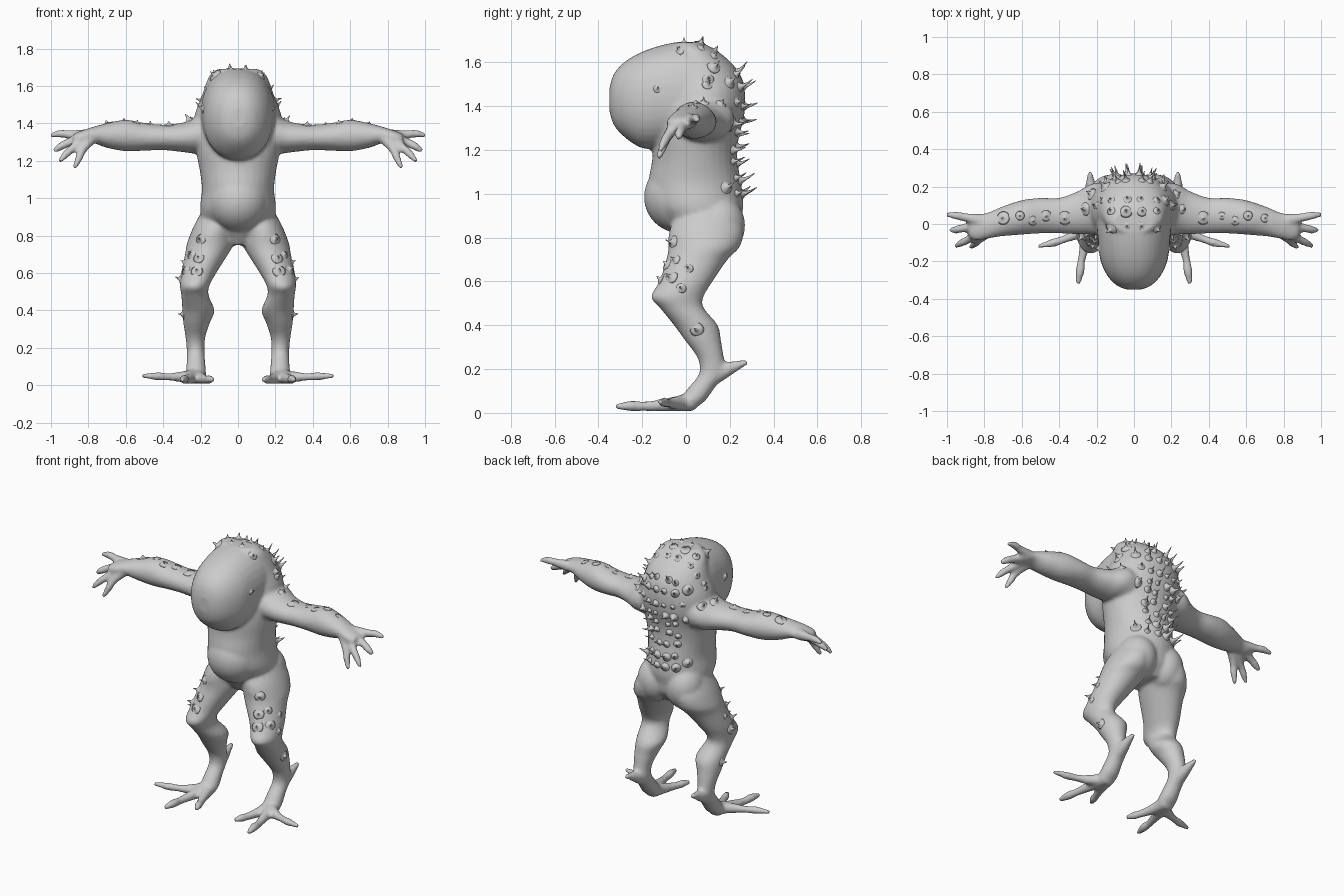
import bpy, bmesh, math, random
from mathutils import Vector, Matrix
from mathutils.bvhtree import BVHTree

random.seed(4)
cube = bpy.data.objects.get("Cube")
if cube:
    bpy.data.objects.remove(cube, do_unlink=True)

skin_mat = bpy.data.materials.new("plain_grey")
skin_mat.use_nodes = True
GREY = (0.6, 0.6, 0.6, 1)
skin_mat.diffuse_color = GREY
skin_mat.node_tree.nodes["Principled BSDF"].inputs["Base Color"].default_value = GREY

SIDES = 32


def ease(rows, steps=4):
    """Smooth curve through profile rows (Catmull-Rom)."""
    out = []
    for i in range(len(rows) - 1):
        p = [rows[max(0, min(len(rows) - 1, i + k))] for k in (-1, 0, 1, 2)]
        for s in range(steps):
            t = s / steps
            out.append([b + .5 * t * (c - a + t * (2 * a - 5 * b + 4 * c - d + t * (3 * (b - c) + d - a)))
                        for a, b, c, d in zip(*p)])
    return out + [list(rows[-1])]


def bridge(bm, rings):
    """Close a list of point rings into a solid."""
    loops = [[bm.verts.new(p) for p in ring] for ring in rings]
    n = len(loops[0])
    for a, b in zip(loops, loops[1:]):
        for i in range(n):
            j = (i + 1) % n
            bm.faces.new((a[i], a[j], b[j], b[i]))
    bm.faces.new(loops[0][::-1])
    bm.faces.new(loops[-1])


def loft(bm, axis, rows, side=1, power=2.0):
    """Ellipse sections across an axis; row = position, centre, radius, centre, radius."""
    rings = []
    for pos, ca, ra, cb, rb in ease(rows):
        ring = []
        for i in range(SIDES):
            t = 2 * math.pi * i / SIDES
            c, s = math.cos(t), math.sin(t)
            a = ca + ra * math.copysign(abs(c) ** (2 / power), c)
            b = cb + rb * math.copysign(abs(s) ** (2 / power), s)
            p = {"x": (pos, a, b), "y": (a, pos, b), "z": (a, b, pos)}[axis]
            ring.append((p[0] * side, p[1], p[2]))
        rings.append(ring)
    bridge(bm, rings)


def tube(bm, path):
    """Round tapered tube; path point = x, y, z, radius."""
    pts = [Vector(p[:3]) for p in path]
    rings = []
    for i, p in enumerate(pts):
        d = (pts[min(i + 1, len(pts) - 1)] - pts[max(i - 1, 0)]).normalized()
        u = d.orthogonal().normalized() if i == 0 else (u - d * u.dot(d)).normalized()
        v = d.cross(u)
        ring = [2 * math.pi * k / 12 for k in range(12)]
        rings.append([p + path[i][3] * (u * math.cos(t) + v * math.sin(t)) for t in ring])
    bridge(bm, rings)


def lump(bm, centre, radii):
    shape = Matrix.Translation(centre) @ Matrix.Diagonal((*radii, 1))
    bmesh.ops.create_uvsphere(bm, u_segments=32, v_segments=20, radius=1, matrix=shape)


def finish(bm, name):
    bmesh.ops.recalc_face_normals(bm, faces=bm.faces)
    mesh = bpy.data.meshes.new(name)
    bm.to_mesh(mesh)
    bm.free()
    mesh.materials.append(skin_mat)
    for f in mesh.polygons:
        f.use_smooth = True
    obj = bpy.data.objects.new(name, mesh)
    bpy.context.collection.objects.link(obj)
    return obj


# Torso and head profiles
TORSO = [(.75, 0, .09, .09, .1), (.82, 0, .16, .09, .15), (.88, 0, .193, .07, .18),
         (.95, 0, .203, .05, .212), (1.05, 0, .193, .04, .212), (1.15, 0, .205, .04, .195),
         (1.25, 0, .225, .045, .195), (1.35, 0, .243, .065, .2), (1.45, 0, .23, .08, .19),
         (1.53, 0, .2, .075, .18), (1.6, 0, .176, .06, .145), (1.66, 0, .15, .03, .1),
         (1.69, 0, .11, .01, .06)]
HEAD = [(-.35, 0, .04, 1.43, .05), (-.33, 0, .09, 1.43, .115), (-.28, 0, .14, 1.43, .172),
        (-.2, 0, .178, 1.428, .22), (-.1, 0, .192, 1.443, .238), (0, 0, .2, 1.445, .25),
        (.1, 0, .195, 1.44, .235), (.18, 0, .17, 1.43, .18), (.25, 0, .11, 1.42, .1)]
# Limb profiles, built once per side
ARM = [(.1, .08, .13, 1.34, .13), (.2, .08, .14, 1.34, .105), (.25, .075, .13, 1.33, .09),
       (.3, .06, .115, 1.325, .078), (.4, .045, .095, 1.325, .068), (.5, .045, .095, 1.328, .074),
       (.6, .035, .092, 1.335, .084), (.7, .015, .08, 1.335, .066), (.78, -.008, .07, 1.338, .042),
       (.84, -.02, .07, 1.325, .035), (.88, -.025, .05, 1.32, .025)]
LEG = [(.92, .11, .09, .1, .13), (.85, .125, .112, .095, .165), (.8, .14, .118, .09, .17),
       (.75, .15, .125, .08, .16), (.7, .168, .115, .05, .14), (.6, .21, .094, 0, .122),
       (.53, .232, .078, -.04, .12), (.48, .23, .073, -.02, .1), (.4, .212, .086, .045, .1),
       (.33, .222, .07, .078, .082), (.25, .228, .052, .113, .06), (.18, .226, .048, .12, .06),
       (.12, .225, .05, .075, .06), (.06, .225, .055, .03, .062), (.025, .225, .045, 0, .05)]
DIGITS = [
    # four fingers
    [(.82, .02, 1.335, .035), (.9, .035, 1.34, .024), (.95, .045, 1.345, .022), (1.005, .05, 1.335, .012)],
    [(.82, -.01, 1.33, .035), (.9, -.02, 1.3, .024), (.95, -.03, 1.275, .022), (.985, -.035, 1.25, .012)],
    [(.82, -.04, 1.32, .034), (.88, -.08, 1.27, .023), (.92, -.1, 1.235, .021), (.955, -.12, 1.195, .012)],
    [(.78, -.04, 1.325, .034), (.83, -.085, 1.26, .023), (.85, -.105, 1.215, .021), (.875, -.125, 1.16, .012)],
    # three toes and the heel spur
    [(.23, 0, .05, .038), (.3, -.05, .045, .03), (.37, -.08, .045, .021), (.43, -.1, .048, .023), (.515, -.12, .05, .011)],
    [(.235, .03, .05, .042), (.255, -.08, .038, .032), (.28, -.19, .03, .022), (.288, -.25, .032, .025), (.3, -.32, .028, .013)],
    [(.22, .03, .05, .042), (.195, -.07, .036, .03), (.165, -.15, .03, .022), (.155, -.18, .031, .024), (.135, -.23, .03, .013)],
    [(.225, .1, .16, .05), (.23, .18, .195, .036), (.233, .23, .215, .024), (.235, .28, .232, .012)],
]

bm = bmesh.new()
loft(bm, "z", TORSO)
loft(bm, "y", HEAD, power=2.2)
lump(bm, (0, -.025, .985), (.165, .167, .165))    # belly
for side in (-1, 1):
    lump(bm, (side * .1, .145, .855), (.115, .125, .14))    # buttock
    loft(bm, "x", ARM, side)
    loft(bm, "z", LEG, side)
    for digit in DIGITS:
        tube(bm, ease([(x * side, y, z, r) for x, y, z, r in digit]))
rough = finish(bm, "rough_body")

# Fuse the parts into one soft skin
remesh = rough.modifiers.new("fuse", "REMESH")
remesh.mode = "VOXEL"
remesh.voxel_size = 0.01
smooth = rough.modifiers.new("soften", "SMOOTH")
smooth.factor = 0.5
smooth.iterations = 8
graph = bpy.context.evaluated_depsgraph_get()
skin = bpy.data.meshes.new_from_object(rough.evaluated_get(graph))
bpy.data.objects.remove(rough, do_unlink=True)
skin.name = "body"
body = bpy.data.objects.new("body", skin)
bpy.context.collection.objects.link(body)
skin.materials.clear()
skin.materials.append(skin_mat)
for f in skin.polygons:
    f.use_smooth = True
bvh = BVHTree.FromPolygons([v.co for v in skin.vertices], [p.vertices for p in skin.polygons])


def spikes(name, starts, direction, length, radius, lean=(0, 0, 0)):
    """Grow flared thorns where rays from the start points meet the skin."""
    bm = bmesh.new()
    for start in starts:
        for side in (-1, 1):
            origin = Vector((start[0] * side, start[1], start[2]))
            aim = Vector((direction[0] * side, direction[1], direction[2]))
            hit, normal, face, dist = bvh.ray_cast(origin, aim)
            if hit is None:
                continue
            size = random.uniform(0.65, 1.2)
            h, r = length * size, radius * size
            hook = Vector((lean[0] * side, lean[1], lean[2]))
            steps = ((-.12, 1.5), (.03, 1.05), (.15, .65), (.35, .36), (.65, .22), (1, .09))
            tube(bm, [(*(hit + h * (normal * a + hook * a * abs(a))), r * b) for a, b in steps])
    return finish(bm, name)


def jitter():
    return random.uniform(-.012, .012)


# Thorn rows down the back, over the crown and along the limbs
spikes("back_spikes", [(x + jitter(), 1, z + jitter()) for x in (.035, .085)
                       for z in (1.01, 1.07, 1.14, 1.21, 1.28, 1.34, 1.41, 1.48, 1.55)],
       (0, -1, 0), .06, .02, (0, 0, .3))
spikes("shoulder_blade_spikes", [(.15 + jitter(), 1, z) for z in (1.03, 1.32, 1.42, 1.51)],
       (0, -1, 0), .042, .022, (0, 0, .3))
spikes("crown_spikes", [(x + jitter(), y + jitter(), 2) for x in (.04, .125)
                        for y in (-.02, .06, .14)], (0, 0, -1), .03, .022)
spikes("head_side_spikes", [(1, -.13, 1.48), (1, .1, 1.5), (1, .13, 1.58)],
       (-1, 0, 0), .025, .02, (0, .3, .4))
spikes("shoulder_spikes", [(.2, .1, 2), (.23, .16, 2), (.26, .08, 2)],
       (0, 0, -1), .032, .022, (.2, 0, 0))
spikes("arm_spikes", [(x, .05 + jitter() * 3, 2) for x in (.37, .47, .54, .61, .7)],
       (0, 0, -1), .016, .022)
spikes("thigh_spikes", [(1, y + jitter(), z) for y, z in
                        ((-.05, .78), (-.06, .7), (.01, .66), (-.08, .62), (-.02, .57), (.04, .38))],
       (-1, 0, 0), .024, .02, (0, -.4, .2))
spikes("knee_spikes", [(.22, -1, .61), (.21, -1, .68)], (0, 1, 0), .018, .022, (0, 0, .3))
